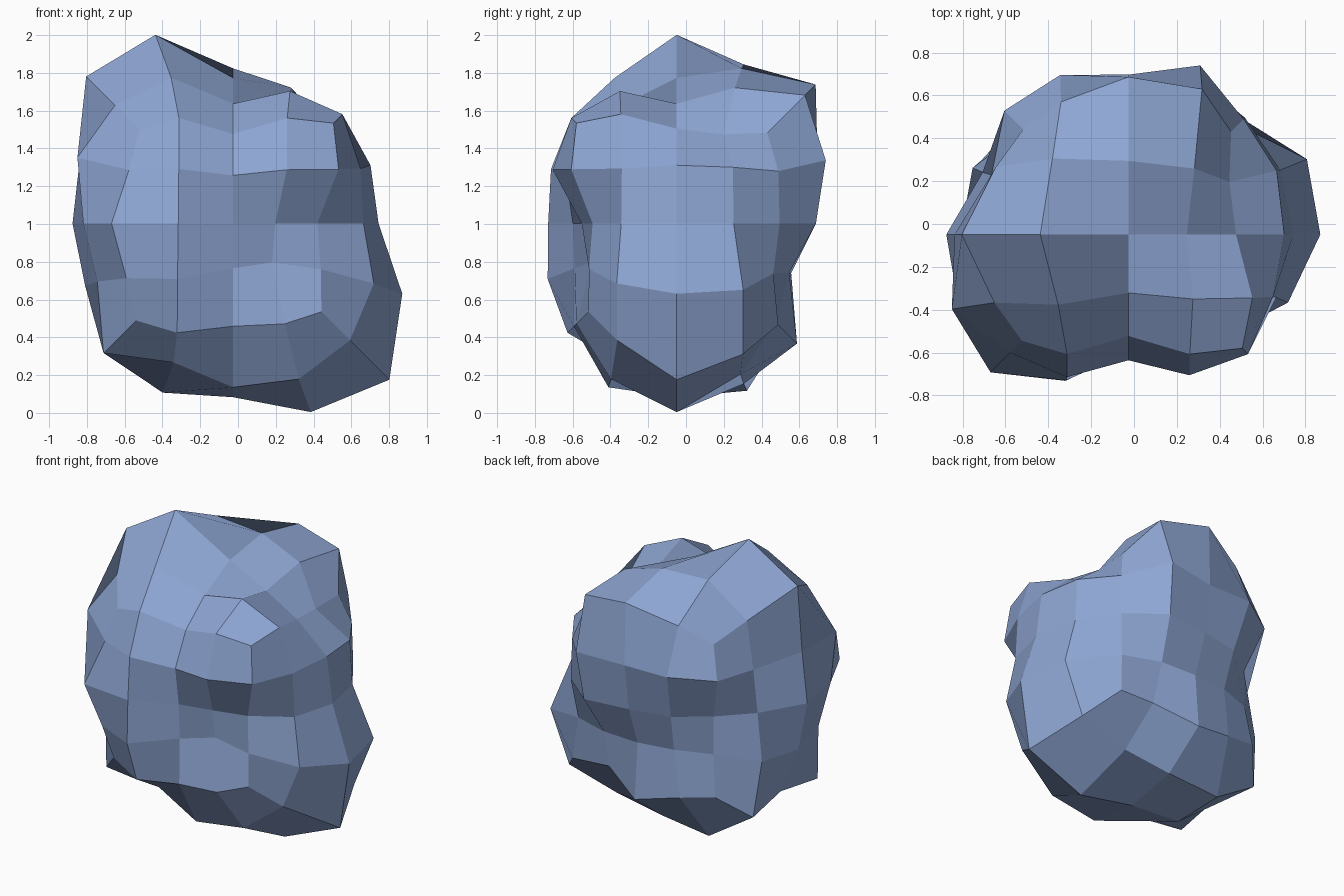
import bpy
from mathutils import Vector

default_cube = bpy.data.objects.get("Cube")
if default_cube:
    bpy.data.objects.remove(default_cube, do_unlink=True)

# Distance of the rock surface from its core, in hundredths.
# One list per level; rows run from back to front, each from -x to +x.
# The middle levels only hold the outer ring.
CORE = Vector((-0.026, -0.049, 1.003))
crown = [85, 93, 104, 102, 83,
         93, 98, 89, 84, 71,
         110, 108, 77, 69, 71,
         94, 90, 69, 82, 87,
         86, 84, 67, 84, 92]
shoulder = [87, 87, 81, 92, 81,
            75, 81, 88, 79, 96, 79,
            83, 78, 64, 77, 84]
waist = [69, 70, 70, 80, 77,
         74, 77, 85, 77, 86, 75,
         91, 74, 55, 55, 63]
hip = [74, 68, 66, 70, 77,
       85, 97, 85, 97, 84, 87,
       85, 80, 59, 54, 70]
base = [91, 86, 90, 79, 93,
        103, 103, 92, 93, 104,
        92, 97, 92, 108, 117,
        103, 86, 94, 96, 93,
        89, 87, 77, 80, 81]
reach = crown + shoulder + waist + hip + base

# Rounded block: a cube smoothed into a coarse quad ball
bpy.ops.mesh.primitive_cube_add(size=1.76)
rock = bpy.context.object
rock.name = "rock"
rock.data.name = "rock"
smoothing = rock.modifiers.new("rounding", 'SUBSURF')
smoothing.levels = 2
bpy.ops.object.modifier_apply(modifier=smoothing.name)


def grid_place(vertex):
    """Sort key: level from the top, then row from the back, then -x to +x."""
    largest = max(abs(c) for c in vertex.co)
    i, j, k = (round(2 * c / largest) for c in vertex.co)
    return -k, -j, i


# Push each corner out or in along its normal to make the lumps
ordered = sorted(rock.data.vertices, key=grid_place)
places = []
for vertex, hundredths in zip(ordered, reach):
    radius = hundredths / 100
    start = vertex.co.copy()
    moved = start + vertex.normal * (radius - start.length)
    places.append(CORE + moved.normalized() * radius)
for vertex, place in zip(ordered, places):
    vertex.co = place
rock.data.update()

# Flat blue stone
stone = bpy.data.materials.new("blue stone")
stone.use_nodes = True
colour = (0.27, 0.38, 0.65, 1)
stone.diffuse_color = colour
for node in stone.node_tree.nodes:
    if node.type == 'BSDF_PRINCIPLED':
        node.inputs["Base Color"].default_value = colour
rock.data.materials.clear()
rock.data.materials.append(stone)
for face in rock.data.polygons:
    face.use_smooth = False
    face.material_index = 0
